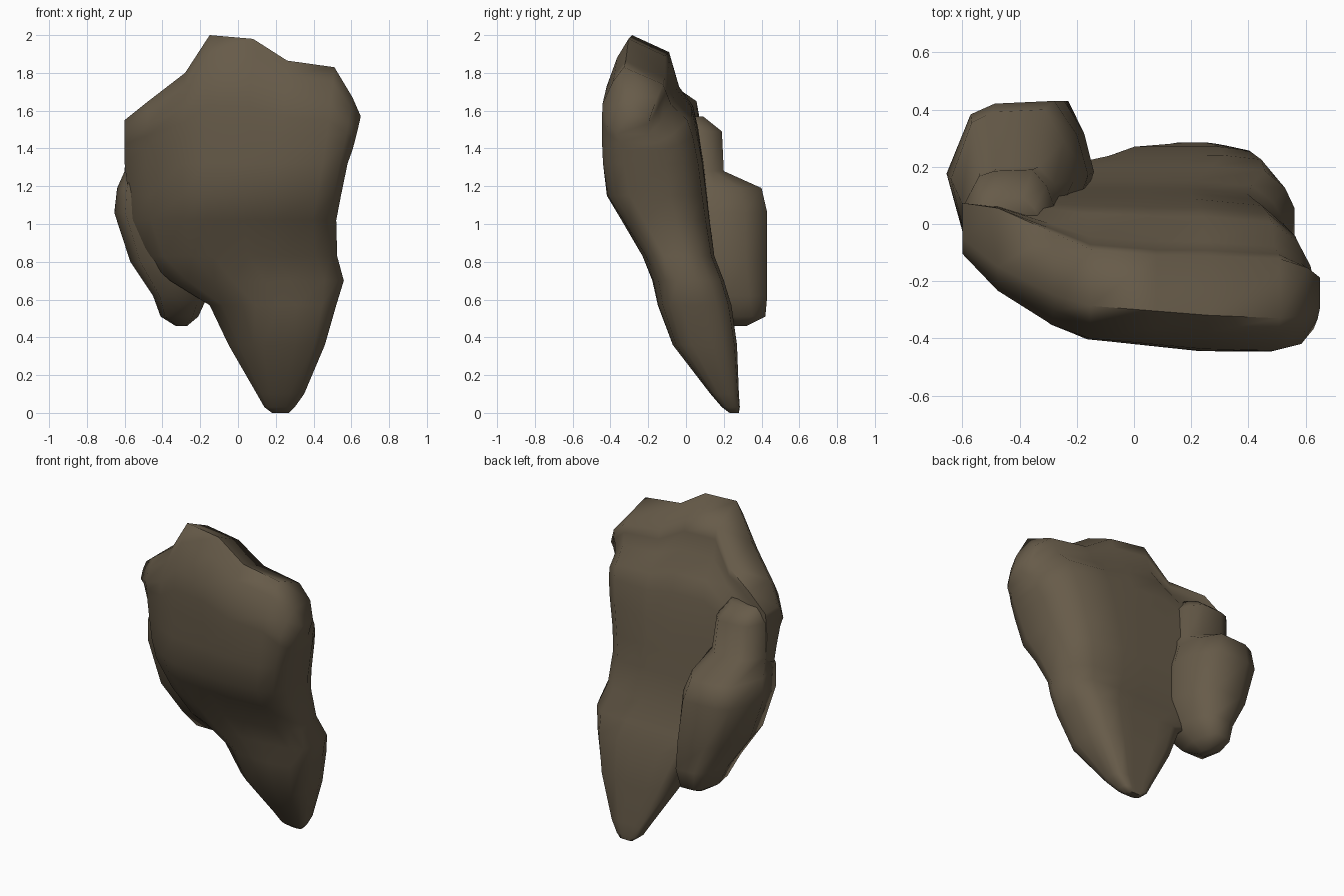
import bpy, bmesh, math

stone = bpy.data.materials.new("brown_stone")
stone.diffuse_color = (0.135, 0.105, 0.067, 1)


def loft(name, rings):
    """Skin a stack of equal-length closed rings and cap both ends."""
    bm = bmesh.new()
    loops = [[bm.verts.new(p) for p in ring] for ring in rings]
    n = len(loops[0])
    for a, b in zip(loops, loops[1:]):
        for i in range(n):
            j = (i + 1) % n
            bm.faces.new((a[i], a[j], b[j], b[i]))
    # close both ends as strips of quads between front and back edges
    for t in (loops[0], loops[-1]):
        for i in range(n // 2 - 1):
            bm.faces.new((t[i], t[i + 1], t[n - 2 - i], t[n - 1 - i]))
    bmesh.ops.recalc_face_normals(bm, faces=bm.faces)
    me = bpy.data.meshes.new(name)
    bm.to_mesh(me)
    bm.free()
    ob = bpy.data.objects.new(name, me)
    bpy.context.collection.objects.link(ob)
    me.materials.append(stone)
    bpy.ops.object.select_all(action='DESELECT')
    ob.select_set(True)
    bpy.context.view_layer.objects.active = ob
    bpy.ops.object.shade_smooth_by_angle(angle=math.radians(75))
    return ob


# --- main slab: station across the width, front fullness, back taper, skyline
stations = [0.0, 0.10, 0.256, 0.36, 0.544, 0.688, 0.888, 0.965, 1.0]
full = [0.36, 0.68, 0.92, 1.0, 1.0, 1.0, 0.90, 0.72, 0.40]
taper = [0.06, 0.0, 0.0, 0.0, 0.0, 0.0, 0.04, 0.20, 0.38]
lift = [1.0, 0.85, 0.40, 0.1, 0, 0, 0, 0, 0]
recess = [0.14, 0.08, 0.02, 0, 0, 0, 0, 0, 0]
skyline = [1.55, 1.65, 1.80, 2.0, 1.98, 1.865, 1.83, 1.67, 1.57]

# z, left x, right x, front y, back y, front drift, backward bend of left end
rows = [
    (0.00, 0.18, 0.27, 0.23, 0.28, 0.00, 0.00),
    (0.03, 0.14, 0.30, 0.19, 0.285, 0.00, 0.00),
    (0.10, 0.10, 0.35, 0.13, 0.28, 0.00, 0.02),
    (0.36, -0.05, 0.46, -0.07, 0.27, 0.00, 0.06),
    (0.57, -0.15, 0.52, -0.15, 0.24, 0.02, 0.12),
    (0.70, -0.36, 0.56, -0.18, 0.20, 0.04, 0.13),
    (0.83, -0.50, 0.525, -0.23, 0.15, 0.00, 0.12),
    (1.02, -0.57, 0.52, -0.33, 0.125, -0.06, 0.05),
    (1.15, -0.58, 0.545, -0.40, 0.11, -0.10, 0.02),
    (1.32, -0.60, 0.58, -0.41, 0.09, -0.14, 0.0),
]
# rows above this rise a fraction of the way to the skyline: t, front, back
crown = [(0.28, -0.42, 0.06), (0.45, -0.42, 0.03), (0.62, -0.415, -0.06),
         (0.85, -0.36, -0.09), (1.0, -0.30, -0.11)]


def slab_ring(xl, xr, yf, yb, drift, bend):
    front, back = [], []
    for i, s in enumerate(stations):
        x = xl + (xr - xl) * s
        mid = (yf + yb) / 2 + drift * (s - 0.5)
        mid += bend * max(0, 1 - 2 * s) ** 1.5 + recess[i] * min(1, -drift / 0.1)
        b = yb + 0.1 * drift * (s - 0.5) - (yb - yf) * taper[i]
        b += lift[i] * max(0, 0.08 - yb)
        front.append((x, min(mid - (yb - yf) / 2 * full[i], b - 0.02)))
        back.append((x, b))
    return front + back[::-1]


rings = []
for z, *r in rows:
    rings.append([(x, y, z) for x, y in slab_ring(*r)])
n = len(stations)
for t, yf, yb in crown:
    flat = slab_ring(-0.60, 0.58 + 0.07 * t ** 0.8, yf, yb, -0.14 + 0.04 * t, 0.0)
    ring = []
    for k, (x, y) in enumerate(flat):
        i = k if k < n else 2 * n - 1 - k
        z = 1.32 + t * (skyline[i] - 1.32)
        if k >= n and 1 < i < 7:                # summit tilts down to the back
            z -= 0.09 * max(0, t - 0.6) / 0.4
        ring.append((x, y, z))
    rings.append(ring)
loft("main_slab", rings)

# --- rear lobe: stepped lump behind the left edge (z, left, right, front, back)
lobe = [
    (0.46, -0.33, -0.27, 0.24, 0.32),
    (0.51, -0.41, -0.21, 0.14, 0.42),
    (0.62, -0.45, -0.16, 0.05, 0.43),
    (0.80, -0.57, -0.14, -0.02, 0.43),
    (1.06, -0.655, -0.16, -0.04, 0.43),
    (1.19, -0.64, -0.21, -0.05, 0.40),
    (1.28, -0.60, -0.25, -0.04, 0.20),
    (1.49, -0.595, -0.28, -0.04, 0.19),
    (1.57, -0.57, -0.33, -0.05, 0.09),
]
outline = [(0.12, 0.0), (0.85, 0.0), (1.0, 0.45), (0.92, 0.75),
           (0.76, 1.0), (0.34, 0.98), (0.17, 0.9), (0.0, 0.46)]
loft("rear_lobe", [[(l + (r - l) * u, f + (b - f) * v, z) for u, v in outline]
                   for z, l, r, f, b in lobe])
